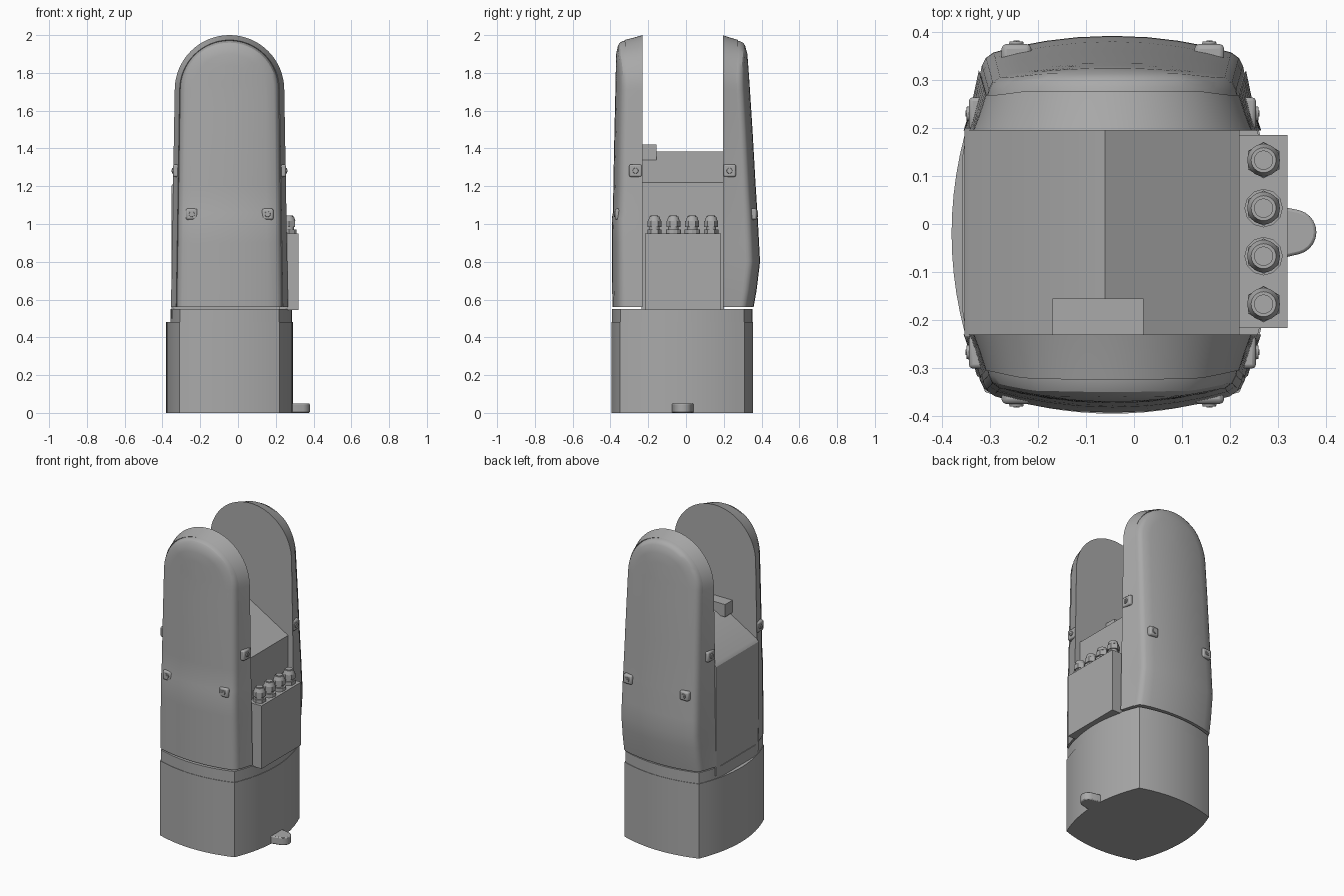
import bpy, bmesh, math
from mathutils import Vector, Matrix

if "Cube" in bpy.data.objects:
    bpy.data.objects.remove(bpy.data.objects["Cube"])

GREY = (0.4, 0.4, 0.4, 1)
mat = bpy.data.materials.new("housing_grey")
mat.use_nodes = True
mat.diffuse_color = GREY
mat.node_tree.nodes["Principled BSDF"].inputs["Base Color"].default_value = GREY

CX, CY = -0.045, -0.02   # middle of the housing


def finish(name, bm, bevel=0):
    bmesh.ops.recalc_face_normals(bm, faces=bm.faces)
    me = bpy.data.meshes.new(name)
    bm.to_mesh(me)
    bm.free()
    me.materials.append(mat)
    ob = bpy.data.objects.new(name, me)
    bpy.context.collection.objects.link(ob)
    if bevel:
        mod = ob.modifiers.new("soft_edges", "BEVEL")
        mod.width, mod.segments = bevel, 2
    bpy.ops.object.select_all(action="DESELECT")
    ob.select_set(True)
    bpy.context.view_layer.objects.active = ob
    bpy.ops.object.shade_smooth_by_angle(angle=math.radians(28))
    return ob


def box(name, lo, hi, bevel=0):
    bm = bmesh.new()
    lo, hi = Vector(lo), Vector(hi)
    m = Matrix.Translation((lo + hi) / 2) @ Matrix.Diagonal((*(hi - lo), 1))
    bmesh.ops.create_cube(bm, size=1, matrix=m)
    return finish(name, bm, bevel)


def extrude(name, points, vec, bevel=0):
    bm = bmesh.new()
    face = bm.faces.new([bm.verts.new(p) for p in points])
    out = bmesh.ops.extrude_face_region(bm, geom=[face], use_keep_orig=True)
    bmesh.ops.translate(bm, vec=vec, verts=[v for v in out["geom"] if isinstance(v, bmesh.types.BMVert)])
    return finish(name, bm, bevel)


def interp(table, z):
    for (z0, a), (z1, b) in zip(table, table[1:]):
        if z <= z1:
            return a + (b - a) * max(0, z - z0) / (z1 - z0)
    return table[-1][1]


# Base: four bowed sides meeting at sharp corners
def bowed_outline(inset, min_x=-1):
    hx, hy = 0.265 - inset, 0.33 - inset
    corners = [(-hx, -hy), (hx, -hy), (hx, hy), (-hx, hy)]
    pts = []
    for i, (x0, y0) in enumerate(corners):
        x1, y1 = corners[(i + 1) % 4]
        n = Vector((y1 - y0, x0 - x1)).normalized()
        bow = 0.07 if i % 2 else 0.045
        for k in range(16):
            t = k / 16
            b = bow * 4 * t * (1 - t)
            x = CX + x0 + (x1 - x0) * t + n.x * b
            y = CY + y0 + (y1 - y0) * t + n.y * b
            pts.append((max(x, min_x), y))
    return pts


extrude("base", [(x, y, 0) for x, y in bowed_outline(0)], (0, 0, 0.48))
extrude("base_collar", [(x, y, 0.48) for x, y in bowed_outline(0.003, -0.357)], (0, 0, 0.07))

# Rounded foot lug
lug = [(0.22, -0.085), (0.3, -0.073)]
for k in range(11):
    a = math.radians(-75 + 15 * k)
    lug.append((0.333 + 0.047 * math.cos(a), -0.017 + 0.047 * math.sin(a)))
lug += [(0.3, 0.038), (0.22, 0.05)]
extrude("foot_lug", [(x, y, 0) for x, y in lug], (0, 0, 0.05), 0.006)

# Centre block with pitched top
core = [(-0.353, 0.5), (0.22, 0.5), (0.22, 1.22), (-0.06, 1.385), (-0.34, 1.22), (-0.353, 1.2)]
extrude("centre_block", [(x, -0.235, z) for x, z in core], (0, 0.435, 0))
box("top_stop_block", (-0.17, -0.235, 1.34), (0.02, -0.155, 1.42))

# Upright arms: arched shell with bulging cover
R, TOP, FLOOR = 0.29, 2.0, 0.56
SIDE_Z = [FLOOR, 0.65, 0.72, 0.8, 0.9, 1.03, 1.06, 1.2, 1.35, 1.5, 1.62]
# Each ring: inset, share of the depth, sink below the cover surface
RINGS = [(0, 0, 0.03), (0.012, 0.45, 0.03), (0.026, 1, 0.03), (0.029, 1, 0.036),
         (0.032, 1, 0.022), (0.04, 1, 0.008), (0.055, 1, 0.001),
         (0.1, 1, 0), (0.16, 1, 0), (0.22, 1, 0), (R, 1, 0)]


def arm(name, side, inner, depth_table):
    bm = bmesh.new()
    arch_z = TOP - R
    rings = []
    for inset, share, sink in RINGS:
        s = 1 - inset / R
        pts = [(-(R + 0.02 * (arch_z - z) / (arch_z - FLOOR)) * s, z) for z in SIDE_Z]
        half = [(-R * s * math.cos(a), arch_z + R * s * math.sin(a))
                for a in (math.pi * k / 32 for k in range(32 + 1))]
        pts = pts + half + [(-x, z) for x, z in reversed(pts)]
        ring = []
        for x, z in pts:
            outer = interp(depth_table, z) - 0.55 * x * x - sink
            ring.append(bm.verts.new((CX + x, side * (inner + (outer - inner) * share), z)))
        rings.append(ring)
    for a, b in zip(rings, rings[1:]):
        for i in range(len(a) - 1):
            bm.faces.new((a[i], a[i + 1], b[i + 1], b[i]))
    bm.faces.new(rings[0])
    bmesh.ops.remove_doubles(bm, verts=bm.verts, dist=0.0005)
    bmesh.ops.holes_fill(bm, edges=[e for e in bm.edges if e.is_boundary], sides=0)
    return finish(name, bm)


arm("front_arm", -1, 0.23, [(0.56, 0.39), (1.03, 0.393), (1.06, 0.387), (1.4, 0.381),
                            (1.7, 0.374), (1.9, 0.37), (2, 0.35)])
arm("back_arm", 1, 0.195, [(0.56, 0.358), (0.65, 0.374), (0.8, 0.392), (1.03, 0.38), (1.2, 0.369),
                           (1.5, 0.352), (1.75, 0.336), (1.9, 0.325), (2, 0.3)])


# Turned parts, stacked along an axis
def turned(name, loc, direction, stages):
    bm = bmesh.new()
    rot = Vector(direction).to_track_quat("Z", "Y").to_matrix().to_4x4()
    for sides, r0, r1, z0, z1 in stages:
        m = Matrix.Translation(loc) @ rot @ Matrix.Translation((0, 0, (z0 + z1) / 2))
        bmesh.ops.create_cone(bm, cap_ends=True, segments=sides, radius1=r0, radius2=r1,
                              depth=z1 - z0, matrix=m)
    return finish(name, bm)


# Fixing tabs with screws, on the covers and on the flanks
SCREW = [(16, 0.016, 0.014, -0.004, 0.005), (6, 0.007, 0.007, 0.004, 0.007)]
for face, s in (("front", -1), ("back", 1)):
    for lr, x in (("right", -0.245), ("left", 0.157)):
        lo, hi = sorted((s * 0.325, s * 0.375))
        box(f"{face}_{lr}_cover_tab", (x - 0.031, lo, 1.022), (x + 0.031, hi, 1.082), 0.01)
        turned(f"{face}_{lr}_cover_screw", (x, s * 0.375, 1.052), (0, s, 0), SCREW)
    y = -0.267 if s < 0 else 0.23
    for lr, d in (("right", -1), ("left", 1)):
        x = CX + d * 0.299
        lo, hi = sorted((x, x - d * 0.05))
        box(f"{face}_{lr}_flank_tab", (lo, y - 0.034, 1.25), (hi, y + 0.034, 1.315), 0.008)
        turned(f"{face}_{lr}_flank_screw", (x, y, 1.282), (d, 0, 0), SCREW)

# Connection box with four cable glands
box("connection_box", (0.2, -0.217, 0.545), (0.32, 0.185, 0.95))
for i in range(4):
    y = -0.167 + 0.1 * i
    nut = (12, 0.04, 0.04) if i in (1, 2) else (6, 0.038, 0.038)
    turned(f"cable_gland_{i + 1}", (0.27, y, 0.95), (0, 0, 1), [
        (*nut, 0, 0.022), (24, 0.027, 0.027, 0.02, 0.036),
        (6, 0.037, 0.037, 0.034, 0.066), (24, 0.034, 0.026, 0.066, 0.09),
        (24, 0.02, 0.02, 0.088, 0.094)])
